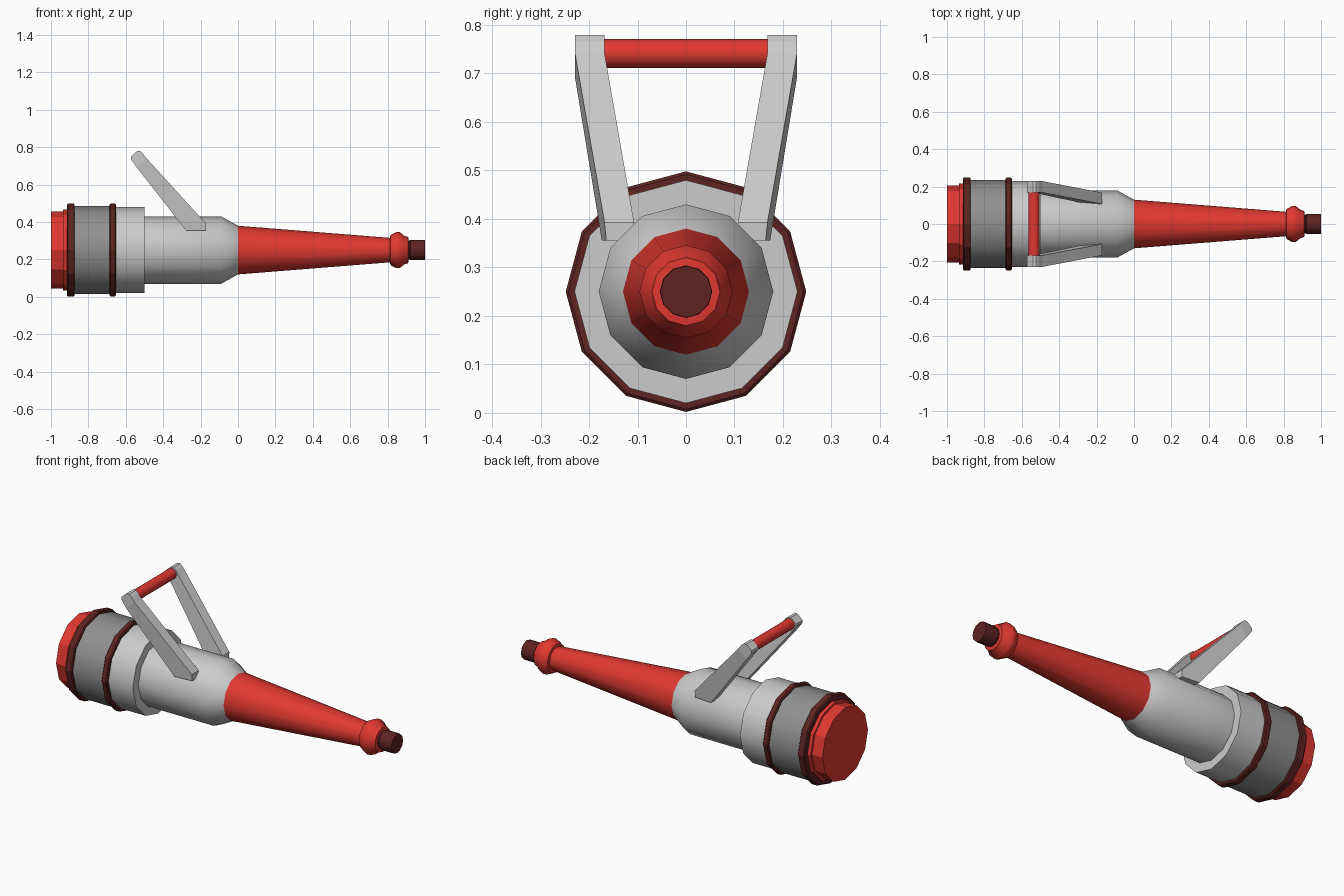
import bpy, bmesh
from math import sin, cos, pi, radians

if "Cube" in bpy.data.objects:
    bpy.data.objects.remove(bpy.data.objects["Cube"])

SIDES, AXIS_Z = 12, 0.25


def material(name, rgb):
    m = bpy.data.materials.new(name)
    m.diffuse_color = (*rgb, 1)
    m.use_nodes = True
    m.node_tree.nodes["Principled BSDF"].inputs["Base Color"].default_value = m.diffuse_color
    return m


RED = material("red", (0.75, 0.04, 0.03))
DARK_RED = material("dark_red", (0.11, 0.017, 0.015))
DARK_GREY = material("dark_grey", (0.28, 0.28, 0.28))


def finish(name, bm, mat=None, smooth=None):
    bmesh.ops.recalc_face_normals(bm, faces=bm.faces)
    me = bpy.data.meshes.new(name)
    bm.to_mesh(me)
    bm.free()
    ob = bpy.data.objects.new(name, me)
    bpy.context.collection.objects.link(ob)
    if mat:
        me.materials.append(mat)
    if smooth:
        bpy.ops.object.select_all(action='DESELECT')
        ob.select_set(True)
        bpy.context.view_layer.objects.active = ob
        bpy.ops.object.shade_smooth_by_angle(angle=radians(smooth))
    return ob


def lathe(name, profile, mat=None, smooth=40):
    """Closed 12-sided turning along x from (x, radius) points."""
    bm = bmesh.new()
    rings = [[bm.verts.new((x, r * sin(2 * pi * i / SIDES),
                            AXIS_Z + r * cos(2 * pi * i / SIDES)))
              for i in range(SIDES)] for x, r in profile]
    for a, b in zip(rings, rings[1:]):
        for i in range(SIDES):
            j = (i + 1) % SIDES
            bm.faces.new((a[i], a[j], b[j], b[i]))
    bm.faces.new(rings[0])
    bm.faces.new(rings[-1])
    return finish(name, bm, mat, smooth)


# Stepped base cap
lathe("base_cap", [(-1, 0.205), (-0.935, 0.205), (-0.935, 0.217), (-0.91, 0.217)], RED, None)
# Retaining rings around the rear housing
for name, x0, x1 in (("rear_ring", -0.915, -0.873), ("front_ring", -0.687, -0.653)):
    lathe(name, [(x0, 0.242), (x0 + 0.005, 0.248), (x1 - 0.005, 0.248), (x1, 0.242)],
          DARK_RED, None)
# Housing and body
lathe("rear_housing", [(-0.9, 0.235), (-0.67, 0.235)], DARK_GREY)
lathe("front_housing", [(-0.67, 0.23), (-0.5, 0.23)])
lathe("body", [(-0.52, 0.18), (-0.09, 0.18), (0, 0.13)])
# Tapered nozzle, collar and tip
lathe("nozzle_cone", [(0, 0.13), (0.83, 0.064)], RED)
lathe("nozzle_collar", [(0.812, 0.066), (0.815, 0.08), (0.845, 0.096), (0.865, 0.096),
                        (0.89, 0.076), (0.91, 0.07), (0.912, 0.05)], RED)
lathe("nozzle_tip", [(0.9, 0.05), (0.918, 0.05), (0.922, 0.054), (0.985, 0.054),
                     (1, 0.053)], DARK_RED)

# Handle arms: side outline in x/z, leaning inward below the bend
HEAD = [(-0.49, 0.742), (-0.508, 0.766), (-0.523, 0.779), (-0.54, 0.779),
        (-0.572, 0.75), (-0.572, 0.735), (-0.541, 0.692)]
FOOT = [(-0.278, 0.355), (-0.172, 0.355), (-0.172, 0.393)]


def lean(x, z):
    t = 0.66 * (x + 0.515) - 0.75 * (z - 0.716)
    return 0.13 * max(0, t)


for name, side in (("left_handle_arm", 1), ("right_handle_arm", -1)):
    bm = bmesh.new()
    n, h = len(HEAD + FOOT), len(HEAD)
    inner, outer = [[bm.verts.new((x, side * (y - lean(x, z)), z)) for x, z in HEAD + FOOT]
                    for y in (0.168, 0.229)]
    for loop in (inner, outer):
        bm.faces.new(loop[:h])
        bm.faces.new([loop[0]] + loop[h - 1:])
    for i in range(n):
        j = (i + 1) % n
        bm.faces.new((inner[i], inner[j], outer[j], outer[i]))
    finish(name, bm)

# Grip bar between the arms
bpy.ops.mesh.primitive_cylinder_add(vertices=12, radius=0.03, depth=0.35,
                                    location=(-0.534, 0, 0.741), rotation=(pi / 2, 0, 0))
grip = bpy.context.object
grip.name = "handle_grip"
grip.data.materials.append(RED)
bpy.ops.object.shade_smooth_by_angle(angle=radians(40))
